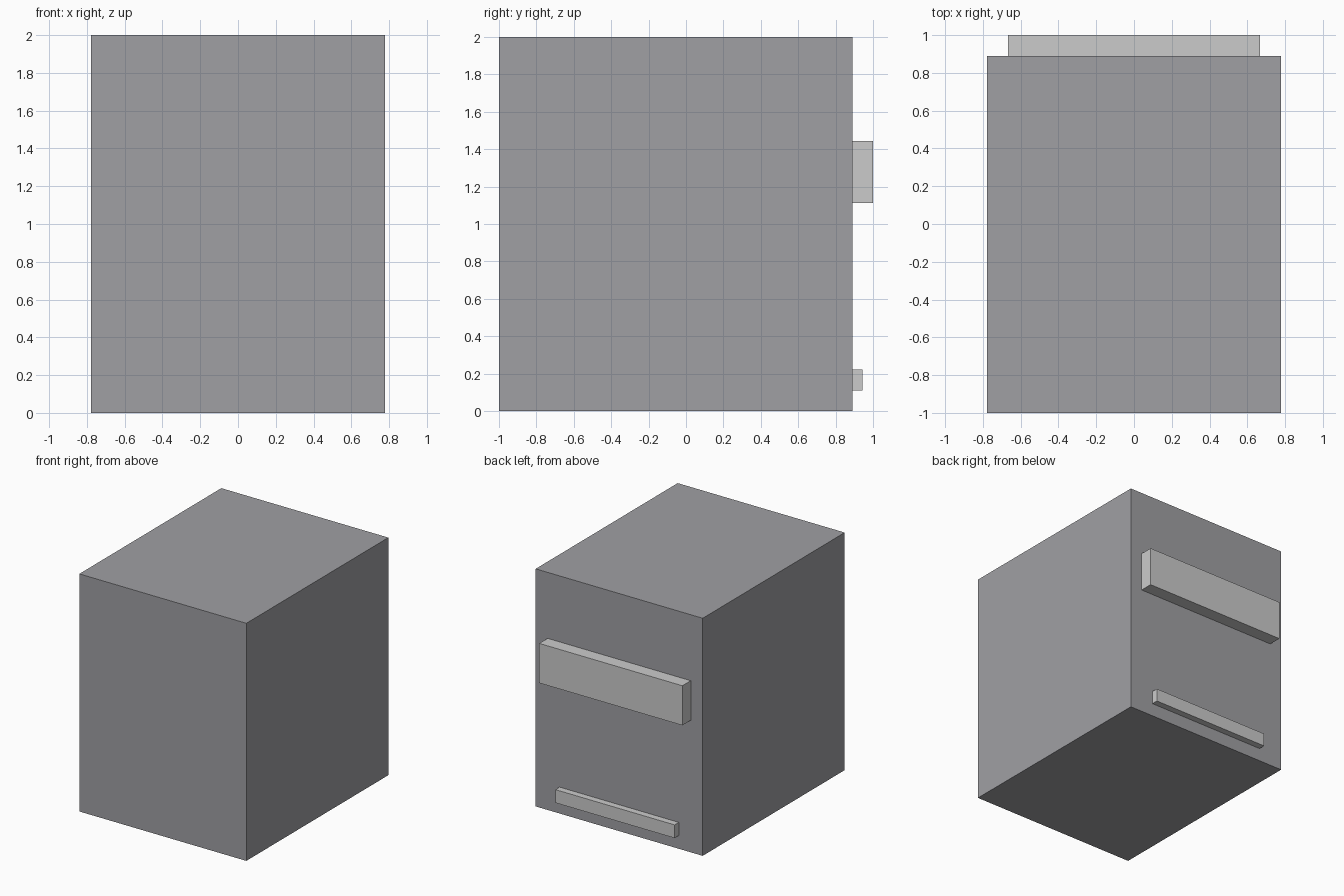
import bpy

if "Cube" in bpy.data.objects:
    bpy.data.objects.remove(bpy.data.objects["Cube"])

U = 1 / 9  # grid module: the cabinet is 18 modules tall


def box(name, x_half, y0, y1, z0, z1):
    """Axis-aligned box centred on x, sized in modules."""
    bpy.ops.mesh.primitive_cube_add(size=1)
    ob = bpy.context.object
    ob.name = name
    ob.location = (0, (y0 + y1) / 2 * U, (z0 + z1) / 2 * U)
    ob.scale = (2 * x_half * U, (y1 - y0) * U, (z1 - z0) * U)
    bpy.ops.object.transform_apply(location=False, rotation=False, scale=True)
    return ob


# Main cabinet body, darker grey
body = box("cabinet_body", 7, -9, 8, 0, 18)
dark = bpy.data.materials.new("dark_grey")
dark.diffuse_color = (0.35, 0.35, 0.37, 1)
dark.use_nodes = True
dark.node_tree.nodes["Principled BSDF"].inputs["Base Color"].default_value = dark.diffuse_color
body.data.materials.append(dark)

# Two raised bars on the back face
box("upper_back_bar", 6, 8, 9, 10, 13)
box("lower_back_bar", 5, 8, 8.5, 1, 2)
